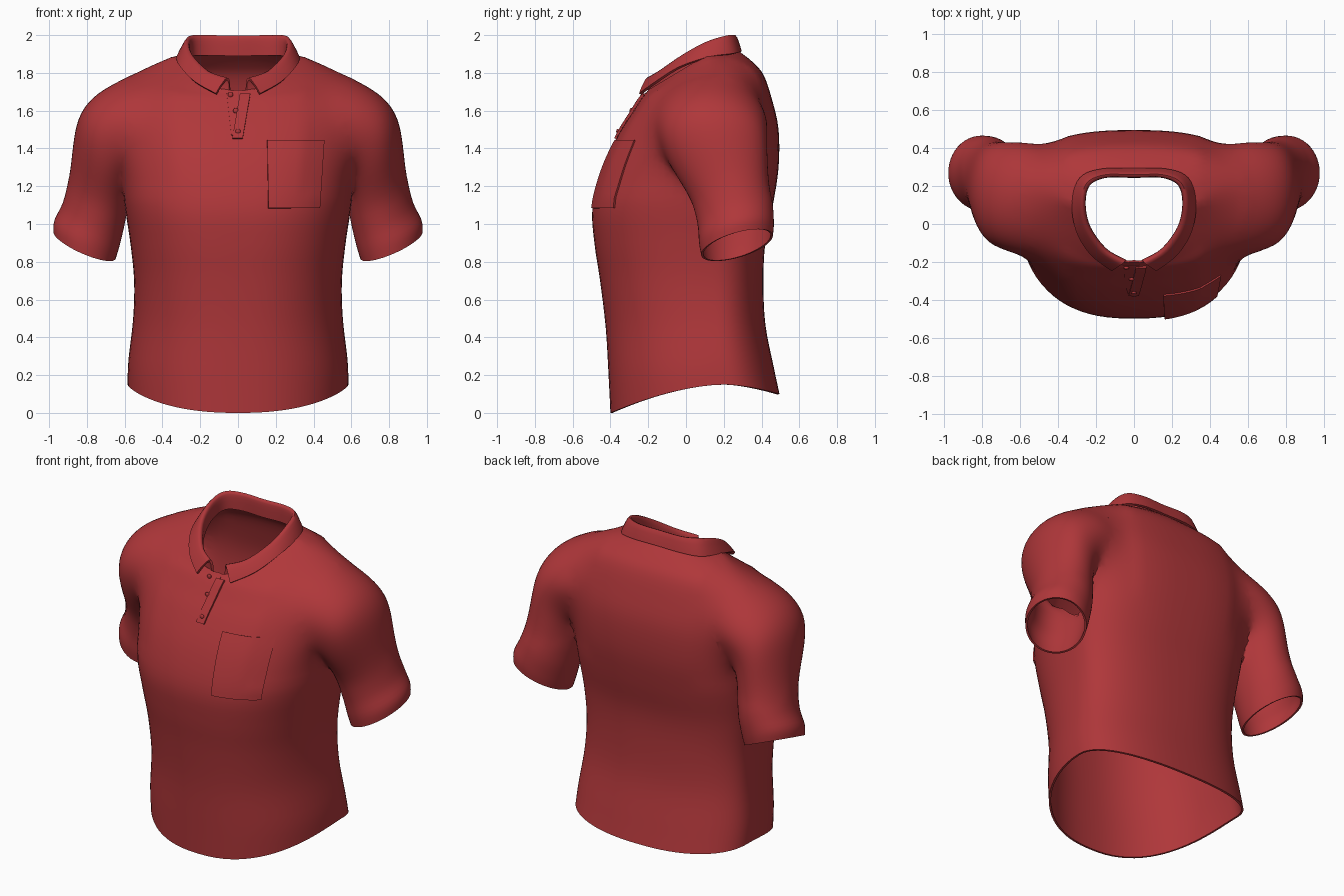
import bpy, bmesh, math
from mathutils import Vector
from mathutils.bvhtree import BVHTree

if "Cube" in bpy.data.objects:
    bpy.data.objects.remove(bpy.data.objects["Cube"])

red = bpy.data.materials.new("red_cloth")
red.diffuse_color = (0.43, 0.038, 0.042, 1)
red.use_nodes = True
red.node_tree.nodes["Principled BSDF"].inputs["Base Color"].default_value = red.diffuse_color


def spline(rows, k):
    """Catmull-Rom interpolation through rows of points."""
    out, n = [], len(rows)
    for i in range(n - 1):
        a, b, c, d = rows[max(i - 1, 0)], rows[i], rows[i + 1], rows[min(i + 2, n - 1)]
        for j in range(k):
            t = j / k
            out.append([0.5 * (2 * q + (r - p) * t + (2 * p - 5 * q + 4 * r - s) * t * t
                               + (3 * q - p - 3 * r + s) * t ** 3)
                        for p, q, r, s in zip(a, b, c, d)])
    return out + [rows[-1]]


def loft(name, rows, closed=False):
    """Skin rows of points; closed rows are also capped with a fan."""
    bm = bmesh.new()
    vs = [[bm.verts.new(p) for p in r] for r in rows]
    n = len(rows[0])
    for a, b in zip(vs, vs[1:]):
        for i in range(n if closed else n - 1):
            j = (i + 1) % n
            bm.faces.new((a[i], a[j], b[j], b[i]))
    if closed:
        for r in (vs[0], vs[-1]):
            c = bm.verts.new(sum((v.co for v in r), Vector()) / n)
            for i in range(n):
                bm.faces.new((r[i], r[(i + 1) % n], c))
    bmesh.ops.recalc_face_normals(bm, faces=bm.faces)
    me = bpy.data.meshes.new(name)
    bm.to_mesh(me)
    bm.free()
    me.materials.append(red)
    ob = bpy.data.objects.new(name, me)
    bpy.context.collection.objects.link(ob)
    return ob


def activate(ob):
    bpy.ops.object.select_all(action='DESELECT')
    ob.select_set(True)
    bpy.context.view_layer.objects.active = ob


def finish(ob, thick, offset=-1, angle=50):
    activate(ob)
    if thick:
        m = ob.modifiers.new("thickness", 'SOLIDIFY')
        m.thickness, m.offset = thick, offset
        bpy.ops.object.modifier_apply(modifier=m.name)
    bpy.ops.object.shade_smooth_by_angle(angle=math.radians(angle))


# Torso: half width, side y/z, front y/z, back y/z, roundness for each ring
N = 80
TORSO = [
    (.585, .20, .15, -.40, .00, .495, .10, 2.3),
    (.58, .18, .28, -.41, .20, .465, .24, 2.3),
    (.555, .16, .50, -.425, .45, .42, .47, 2.3),
    (.55, .14, .70, -.455, .70, .41, .70, 2.4),
    (.57, .13, .90, -.485, .90, .42, .90, 2.5),
    (.60, .12, 1.10, -.495, 1.09, .46, 1.10, 2.55),
    (.62, .12, 1.30, -.44, 1.30, .49, 1.30, 2.6),
    (.64, .12, 1.50, -.355, 1.48, .49, 1.50, 2.6),
    (.64, .14, 1.68, -.285, 1.59, .455, 1.66, 2.5),
    (.58, .15, 1.80, -.24, 1.66, .41, 1.79, 2.4),
    (.43, .14, 1.865, -.215, 1.69, .35, 1.86, 2.3),
    (.30, .10, 1.89, -.20, 1.71, .28, 1.915, 2.2)]


def torso_ring(w, ys, zs, yf, zf, yb, zb, power):
    pts, e = [], 2 / power
    for i in range(N):
        t = 2 * math.pi * i / N
        c, s = math.cos(t), math.sin(t)
        k = abs(s) ** e
        kz = k ** 1.7 if zs < .2 else k   # curved shirt tail at the hem
        y, z = (yf, zf) if s < 0 else (yb, zb)
        pts.append(Vector((math.copysign(abs(c) ** e, c) * w, ys + (y - ys) * k, zs + (z - zs) * kz)))
    return pts


# Sleeve: ring centre, outward half axis (x, z), front-back half axis (y, z)
SLEEVE = [
    (.812, .27, .888, .165, .068, .19, .05),
    (.80, .267, .95, .172, .068, .198, .048),
    (.765, .26, 1.05, .163, .06, .20, .045),
    (.735, .23, 1.19, .16, .06, .21, .05),
    (.715, .18, 1.34, .162, .08, .265, .04),
    (.675, .145, 1.46, .178, .10, .305, .02),
    (.61, .14, 1.545, .17, .13, .315, 0),
    (.53, .14, 1.60, .135, .175, .29, 0),
    (.42, .14, 1.61, .06, .14, .21, 0)]


def sleeve_ring(side, x, y, z, ux, uz, vy, vz):
    ang = [2 * math.pi * i / 48 for i in range(48)]
    return [Vector((side * (x + ux * math.cos(a)), y + vy * math.sin(a),
                    z + uz * math.cos(a) + vz * math.sin(a))) for a in ang]


rows = spline([torso_ring(*r) for r in TORSO], 4)
caps = [sum(r, Vector()) / len(r) for r in (rows[0], rows[-1])]
body = loft("shirt_body", rows, True)
for side in (1, -1):
    rows = spline([sleeve_ring(side, *r) for r in SLEEVE], 4)
    caps.append(sum(rows[0], Vector()) / len(rows[0]))
    sleeve = loft("sleeve", rows, True)
    activate(body)
    m = body.modifiers.new("join", 'BOOLEAN')
    m.operation, m.solver, m.object = 'UNION', 'EXACT', sleeve
    bpy.ops.object.modifier_apply(modifier=m.name)
    bpy.data.objects.remove(sleeve)

# Open hem, neck and cuffs, then soften the armhole seams
bm = bmesh.new()
bm.from_mesh(body.data)
bmesh.ops.delete(bm, geom=[v for v in bm.verts if any((v.co - c).length < .002 for c in caps)],
                 context='VERTS')
bmesh.ops.remove_doubles(bm, verts=bm.verts, dist=.006)
for count, z_min, x_min, x_max in ((25, 1.3, .4, .76), (12, 1.15, .36, .9)):
    soft = [v for v in bm.verts if not v.is_boundary and v.co.z > z_min and x_min < abs(v.co.x) < x_max]
    for _ in range(count):
        bmesh.ops.smooth_vert(bm, verts=soft, factor=.5,
                              use_axis_x=True, use_axis_y=True, use_axis_z=True)
surface = BVHTree.FromBMesh(bm)
bm.to_mesh(body.data)
bm.free()
finish(body, .012)


def on_front(x, z, lift):
    p = surface.ray_cast(Vector((x, -2, z)), Vector((0, 1, 0)))[0]
    return p - Vector((0, lift, 0))


def patch(name, top, bottom, z0, z1, lift0, lift1, thick):
    """Cloth panel laid on the front; top/bottom are x ranges."""
    grid = []
    for i in range(15):
        t = i / 14
        a, b = (bottom[k] + (top[k] - bottom[k]) * t for k in (0, 1))
        grid.append([on_front(a + (b - a) * j / 12, z0 + (z1 - z0) * t, lift0 + (lift1 - lift0) * t)
                     for j in range(13)])
    ob = loft(name, grid)
    if ob.data.polygons[0].normal.y > 0:
        ob.data.flip_normals()
    finish(ob, thick, angle=40)


patch("chest_pocket", (.155, .458), (.162, .435), 1.085, 1.445, .016, .01, .02)
patch("placket_under", (-.06, .03), (-.035, .025), 1.47, 1.695, .005, .005, .01)
patch("placket_over", (.01, .065), (-.03, .025), 1.455, 1.69, .012, .018, .016)

# Buttons
for x, z in ((-.04, 1.685), (-.012, 1.6), (0, 1.49)):
    bpy.ops.mesh.primitive_uv_sphere_add(segments=16, ring_count=8, radius=.014,
                                         location=on_front(x, z, .012))
    ob = bpy.context.object
    ob.name, ob.scale.y = "button", .6
    ob.data.materials.append(red)
    finish(ob, 0)

# Collar: fold point and outer edge point for each station of one half
COLLAR = [
    ((0, .25, 1.985), (0, .287, 1.912)),
    ((.15, .25, 1.987), (.17, .284, 1.91)),
    ((.24, .205, 1.985), (.28, .24, 1.90)),
    ((.262, .10, 1.95), (.32, .12, 1.882)),
    ((.235, -.02, 1.88), (.302, -.03, 1.83)),
    ((.15, -.135, 1.80), (.228, -.155, 1.752)),
    ((.045, -.195, 1.762), (.115, -.243, 1.688))]


def collar_row(side, fold, edge):
    f, o = Vector(fold), Vector(edge)
    out = Vector((o.x - f.x, o.y - f.y, 0))
    pts = [f + Vector((0, 0, -.095)), f + Vector((0, 0, -.02)), f + out * .2 + Vector((0, 0, .006)),
           f.lerp(o, .55) + out * .12 + Vector((0, 0, .006)), o]
    return [Vector((side * p.x, p.y, p.z)) for p in pts]


stations = [collar_row(-1, *s) for s in COLLAR[:0:-1]] + [collar_row(1, *s) for s in COLLAR]
rows = spline(stations, 5)
rows = [spline([[p] for p in r], 3) for r in rows]
finish(loft("collar", [[p[0] for p in r] for r in rows]), .014, 0, 60)
